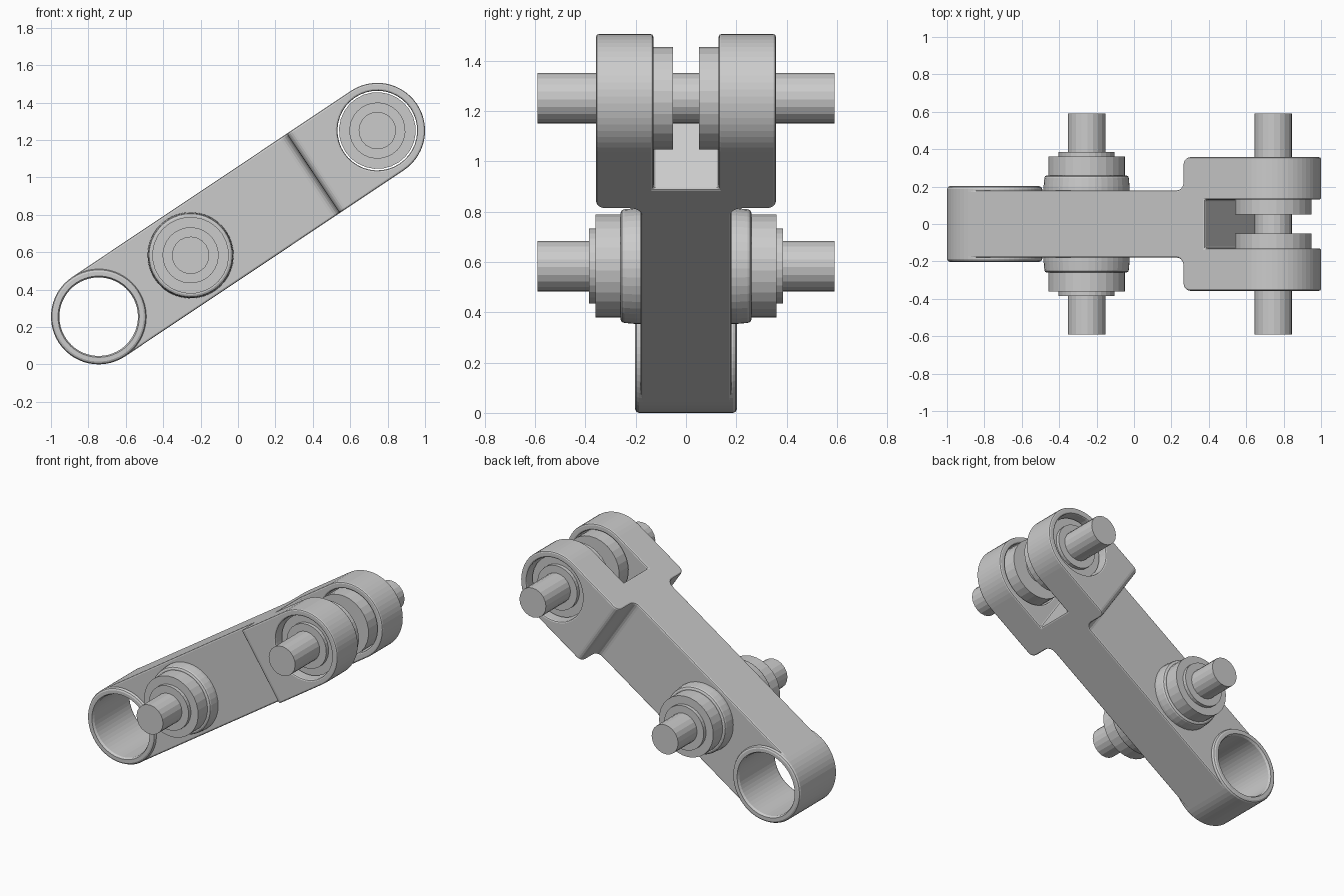
import bpy, bmesh
from math import pi, cos, sin, atan2, hypot
from mathutils import Matrix, Vector

cube = bpy.data.objects.get("Cube")
if cube:
    bpy.data.objects.remove(cube)

# Link frame: local x runs along the arm, y is the pin axis
LOW, HIGH = Vector((-0.745, 0, 0.255)), Vector((0.745, 0, 1.25))
SPAN = hypot(HIGH.x - LOW.x, HIGH.z - LOW.z)
MID = 0.591
R = 0.255
FRAME = Matrix.Translation(LOW) @ Matrix.Rotation(-atan2(HIGH.z - LOW.z, HIGH.x - LOW.x), 4, 'Y')


def finish(bm, name):
    bmesh.ops.remove_doubles(bm, verts=bm.verts, dist=1e-5)
    bmesh.ops.recalc_face_normals(bm, faces=bm.faces)
    mesh = bpy.data.meshes.new(name)
    bm.to_mesh(mesh)
    bm.free()
    obj = bpy.data.objects.new(name, mesh)
    obj.matrix_world = FRAME
    bpy.context.collection.objects.link(obj)
    return obj


def prism(name, points, depth):
    """Extrude a closed 3D outline along a vector, centred on it."""
    bm = bmesh.new()
    face = bm.faces.new([bm.verts.new(Vector(p) - depth / 2) for p in points])
    out = bmesh.ops.extrude_face_region(bm, geom=[face])
    bmesh.ops.translate(bm, vec=depth, verts=[v for v in out['geom'] if isinstance(v, bmesh.types.BMVert)])
    return finish(bm, name)


def lathe(name, profile, along, steps, side=1):
    """Turn (radius, y) points about the pin axis at a place on the arm."""
    bm = bmesh.new()
    verts = [bm.verts.new((along + r, y * side, 0)) for r, y in profile]
    edges = [bm.edges.new(pair) for pair in zip(verts, verts[1:])]
    bmesh.ops.spin(bm, geom=verts + edges, cent=(along, 0, 0), axis=(0, 1, 0),
                   angle=2 * pi, steps=steps)
    return finish(bm, name)


def arc(cx, cy, r, start, end, steps):
    angles = [start + (end - start) * i / steps for i in range(steps + 1)]
    return [(cx + r * cos(a), cy + r * sin(a)) for a in angles]


def boolean(target, tool, operation):
    mod = target.modifiers.new(operation.title(), 'BOOLEAN')
    mod.operation, mod.object, mod.solver = operation, tool, 'EXACT'
    tool.hide_render = True
    tool.hide_set(True)


# Arm: plan outline with a filleted step up to the fork, cut to a rounded bar
STEP, THIN, WIDE, SLOT, FLOOR = 1.38, 0.18, 0.357, 0.13, 1.52
half = [(-0.4, THIN)]
half += arc(STEP - 0.045, THIN + 0.045, 0.045, -pi / 2, 0, 5)
half += arc(STEP + 0.04, WIDE - 0.04, 0.04, pi, pi / 2, 5)
half += [(2.2, WIDE), (2.2, SLOT), (FLOOR, SLOT)]
plan = half + [(x, -y) for x, y in reversed(half)]
arm = prism("forked_arm", [(x, y, 0) for x, y in plan], Vector((0, 0, 0.8)))

stadium = arc(0, 0, R, pi / 2, 3 * pi / 2, 28) + arc(SPAN, 0, R, -pi / 2, pi / 2, 28)
side_cutter = prism("arm_outline_cutter", [(x, 0, z) for x, z in stadium], Vector((0, 1, 0)))
boolean(arm, side_cutter, 'INTERSECT')
for name, along in (("lower_bore_cutter", 0), ("fork_bore_cutter", SPAN)):
    bore = lathe(name, [(0, -0.6), (0.213, -0.6), (0.213, 0.6), (0, 0.6)], along, 40)
    boolean(arm, bore, 'DIFFERENCE')
bevel = arm.modifiers.new("Edge rounding", 'BEVEL')
bevel.width, bevel.segments = 0.01, 2
bevel.limit_method, bevel.angle_limit = 'ANGLE', 0.9

# Open bushing at the low end, with rounded rims
E, BORE, FACE = 0.015, 0.21, 0.202
ring = [(BORE, FACE - E), (BORE + E / 2, FACE), (R - E, FACE), (R - E / 3, FACE - E / 3), (R, FACE - E)]
ring += [(r, -y) for r, y in reversed(ring)]
lathe("end_bushing", ring + ring[:1], 0, 56)

# Pins and stepped bearings at the middle and in the fork
for place, along, inner, outer in (("middle", MID, 0.1, 0.36), ("fork", SPAN, 0.052, 0.3)):
    lathe(place + "_pin", [(0, -0.59), (0.1, -0.59), (0.1, 0.59), (0, 0.59)], along, 20)
    for label, side in (("front", -1), ("back", 1)):
        bearing = [(0, inner), (0.205, inner), (0.205, outer), (0.15, outer),
                   (0.15, outer + 0.025), (0, outer + 0.025)]
        lathe(f"{place}_{label}_bearing", bearing, along, 28, side)

# Raised collars around the middle bearings
for label, side in (("front", -1), ("back", 1)):
    collar = [(0, 0.15), (0.23, 0.15), (0.23, 0.2), (0.226, 0.245), (0.222, 0.255), (0.212, 0.26), (0, 0.26)]
    lathe(f"middle_{label}_collar", collar, MID, 40, side)
